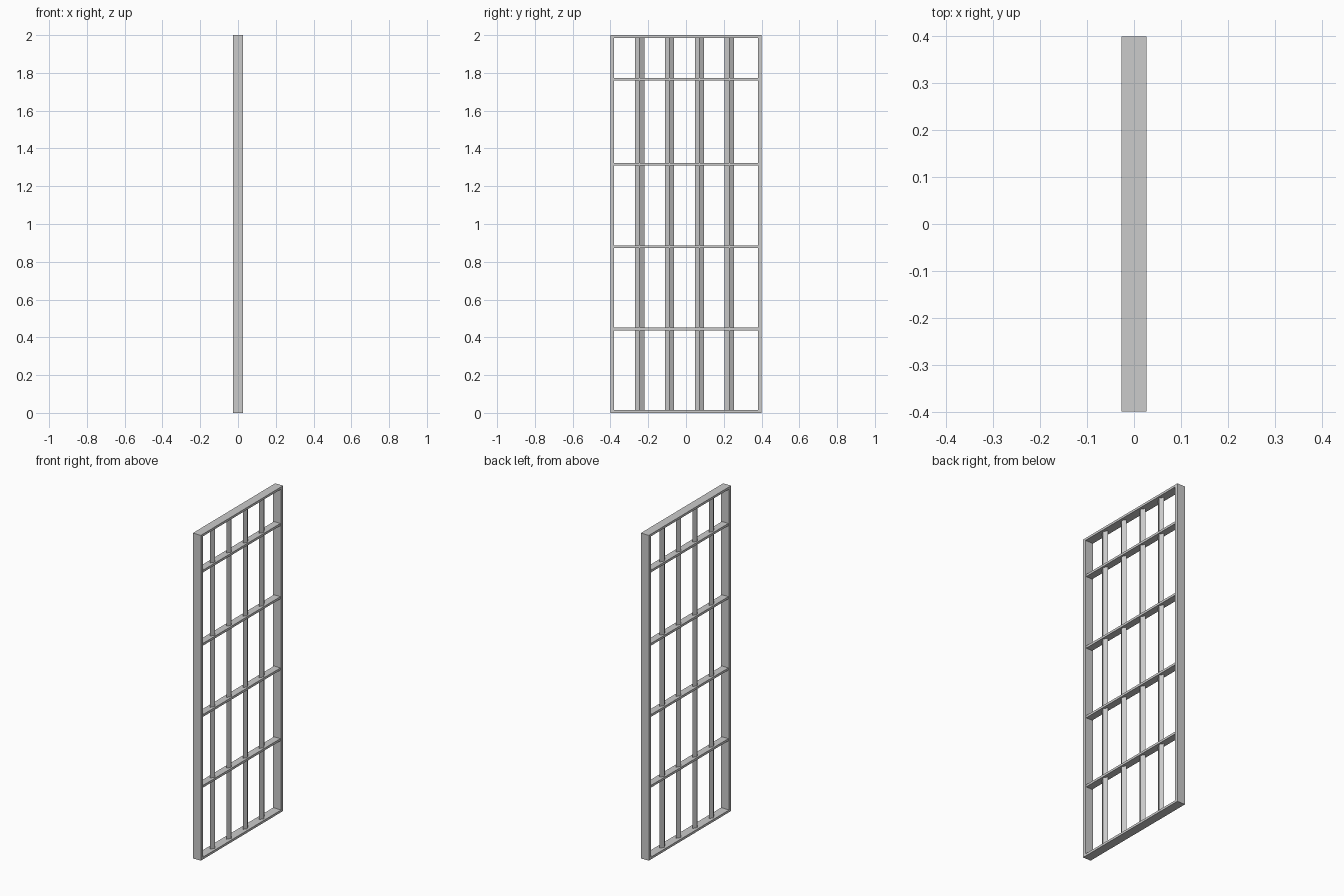
import bpy
import bmesh

if "Cube" in bpy.data.objects:
    bpy.data.objects.remove(bpy.data.objects["Cube"])

HALF_W = 0.40    # half width of the panel (y)
HALF_D = 0.027   # half depth of the frame (x)
HEIGHT = 2.0
STILE = 0.02     # width of upright frame members
RAIL = 0.014     # thickness of horizontal members


def extrude_profile(name, points, z0, z1):
    """Vertical prism from an xy outline."""
    bm = bmesh.new()
    face = bm.faces.new([bm.verts.new((x, y, z0)) for x, y in points])
    result = bmesh.ops.extrude_face_region(bm, geom=[face])
    verts = [g for g in result["geom"] if isinstance(g, bmesh.types.BMVert)]
    bmesh.ops.translate(bm, vec=(0, 0, z1 - z0), verts=verts)
    bmesh.ops.recalc_face_normals(bm, faces=bm.faces)
    mesh = bpy.data.meshes.new(name)
    bm.to_mesh(mesh)
    bm.free()
    obj = bpy.data.objects.new(name, mesh)
    bpy.context.collection.objects.link(obj)
    return obj


def box(name, hx, y0, y1, z0, z1):
    return extrude_profile(name, [(-hx, y0), (hx, y0), (hx, y1), (-hx, y1)], z0, z1)


# Outer frame: two stiles with top and bottom rails between them
inner = HALF_W - STILE
box("left_stile", HALF_D, -HALF_W, -inner, 0, HEIGHT)
box("right_stile", HALF_D, inner, HALF_W, 0, HEIGHT)
box("bottom_rail", HALF_D, -inner, inner, 0, RAIL)
box("top_rail", HALF_D, -inner, inner, HEIGHT - RAIL, HEIGHT)

# Horizontal cross rails
for i, z in enumerate((0.444, 0.879, 1.317, 1.767)):
    box(f"cross_rail_{i + 1}", 0.022, -inner, inner, z - RAIL / 2, z + RAIL / 2)

# Upright bars with a diamond cross-section
BAR_X, BAR_Y = 0.015, 0.025
for i in range(4):
    y = -0.246 + i * 0.1587
    diamond = [(-BAR_X, y), (0, y - BAR_Y), (BAR_X, y), (0, y + BAR_Y)]
    extrude_profile(f"upright_bar_{i + 1}", diamond, RAIL, HEIGHT - RAIL)
